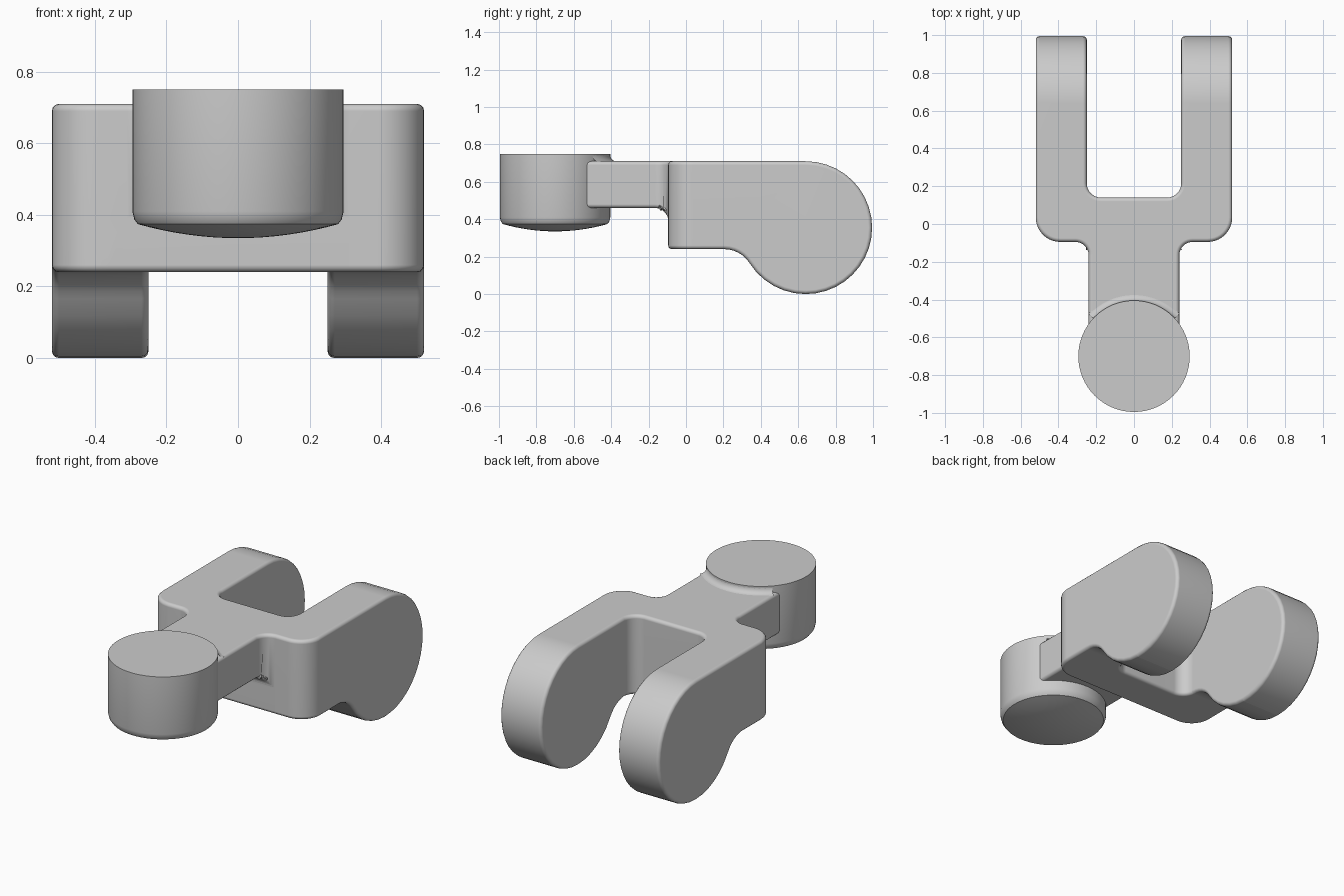
import bpy, bmesh, math
from mathutils import Vector, Matrix

cube = bpy.data.objects.get("Cube")
if cube:
    bpy.data.objects.remove(cube, do_unlink=True)

grey = bpy.data.materials.new("plain grey")
grey.use_nodes = True
grey.diffuse_color = (0.6, 0.6, 0.6, 1)
grey.node_tree.nodes["Principled BSDF"].inputs["Base Color"].default_value = (0.6, 0.6, 0.6, 1)


def rounded(corners):
    """Outline from (x, y, radius) corners, each replaced by an arc."""
    out = []
    for i, (x, y, r) in enumerate(corners):
        p = Vector((x, y))
        a = (Vector(corners[i - 1][:2]) - p).normalized()
        b = (Vector(corners[(i + 1) % len(corners)][:2]) - p).normalized()
        if r == 0:
            out.append(p)
            continue
        half = a.angle(b) / 2
        centre = p + (a + b).normalized() * r / math.sin(half)
        start = p + a * r / math.tan(half) - centre
        sweep = start.angle_signed(p + b * r / math.tan(half) - centre)
        steps = max(3, round(abs(sweep) / math.radians(9)))
        for k in range(steps + 1):
            # angle_signed is clockwise-positive
            q = centre + Matrix.Rotation(-sweep * k / steps, 2) @ start
            if not out or (q - out[-1]).length > 1e-4:
                out.append(q)
    return out


def make_object(name, bm):
    bmesh.ops.recalc_face_normals(bm, faces=bm.faces)
    mesh = bpy.data.meshes.new(name)
    bm.to_mesh(mesh)
    bm.free()
    mesh.materials.append(grey)
    obj = bpy.data.objects.new(name, mesh)
    bpy.context.collection.objects.link(obj)
    return obj


def prism(name, outline, place, along):
    bm = bmesh.new()
    face = bm.faces.new([bm.verts.new(place(p)) for p in outline])
    new = bmesh.ops.extrude_face_region(bm, geom=[face])["geom"]
    bmesh.ops.translate(bm, vec=along, verts=[v for v in new if isinstance(v, bmesh.types.BMVert)])
    return make_object(name, bm)


def lathe(name, profile, centre, start, angle, steps):
    """Spin (radius, z) points about a vertical axis at centre."""
    bm = bmesh.new()
    turn = Matrix.Rotation(start, 3, "Z")
    verts = [bm.verts.new(centre + turn @ Vector((r, 0, z))) for r, z in profile]
    edges = [bm.edges.new(pair) for pair in zip(verts, verts[1:])]
    bmesh.ops.spin(bm, geom=verts + edges, cent=centre, axis=(0, 0, 1), angle=angle, steps=steps)
    bmesh.ops.remove_doubles(bm, verts=bm.verts, dist=1e-4)
    obj = make_object(name, bm)
    obj.data.shade_smooth()
    obj.data.set_sharp_from_angle(angle=math.radians(35))
    return obj


# Fork and neck: plan outline crossed with side outline
front = -0.095
right_half = [(0.24, -0.7, 0), (0.24, front, 0.07), (0.52, front, 0.13),
              (0.52, 1.0, 0), (0.25, 1.0, 0), (0.25, 0.14, 0.075)]
left_half = [(-x, y, r) for x, y, r in reversed(right_half)]
side = [(-0.75, 0.71, 0), (0.995, 0.71, 0.355), (0.995, 0.0, 0.355), (0.4445, 0.0, 0.355),
        (0.2925, 0.24, 0.16), (front, 0.24, 0), (front, 0.46, 0.07), (-0.75, 0.46, 0)]

fork = prism("fork_and_neck", rounded(right_half + left_half),
             lambda p: (p.x, p.y, -0.2), (0, 0, 1.2))
cutter = prism("side_cutter", rounded(side), lambda p: (-0.8, p.x, p.y), (1.6, 0, 0))
cutter.hide_render = True

cross = fork.modifiers.new("cross", "BOOLEAN")
cross.operation = "INTERSECT"
cross.solver = "EXACT"
cross.object = cutter
soften = fork.modifiers.new("soften", "BEVEL")
soften.width = 0.02
soften.segments = 3
soften.limit_method = "ANGLE"
soften.angle_limit = math.radians(40)
soften.use_clamp_overlap = False

# Bake the shape, then drop the cutter
bpy.context.view_layer.update()
baked = bpy.data.meshes.new_from_object(fork.evaluated_get(bpy.context.evaluated_depsgraph_get()))
fork.modifiers.clear()
fork.data = baked
bpy.data.objects.remove(cutter, do_unlink=True)
baked.shade_smooth()
baked.set_sharp_from_angle(angle=math.radians(35))
fork.modifiers.new("even_shading", "WEIGHTED_NORMAL").keep_sharp = True

# Round head with a shallow domed underside
hub = Vector((0, -0.7, 0))
dome = [(0.28 * k / 8, 0.335 + 0.5 * (0.28 * k / 8) ** 2) for k in range(9)]
lathe("round_head", dome + [(0.29, 0.388), (0.295, 0.41), (0.295, 0.75), (0, 0.75)],
      hub, 0, math.tau, 64)

# Fillet where the neck meets the head
arc = [(0.33 - 0.036 * math.sin(t), 0.745 - 0.036 * math.cos(t))
       for t in (k * math.pi / 10 for k in range(6))]
lathe("neck_fillet", arc, hub, math.radians(43), math.radians(94), 24)
